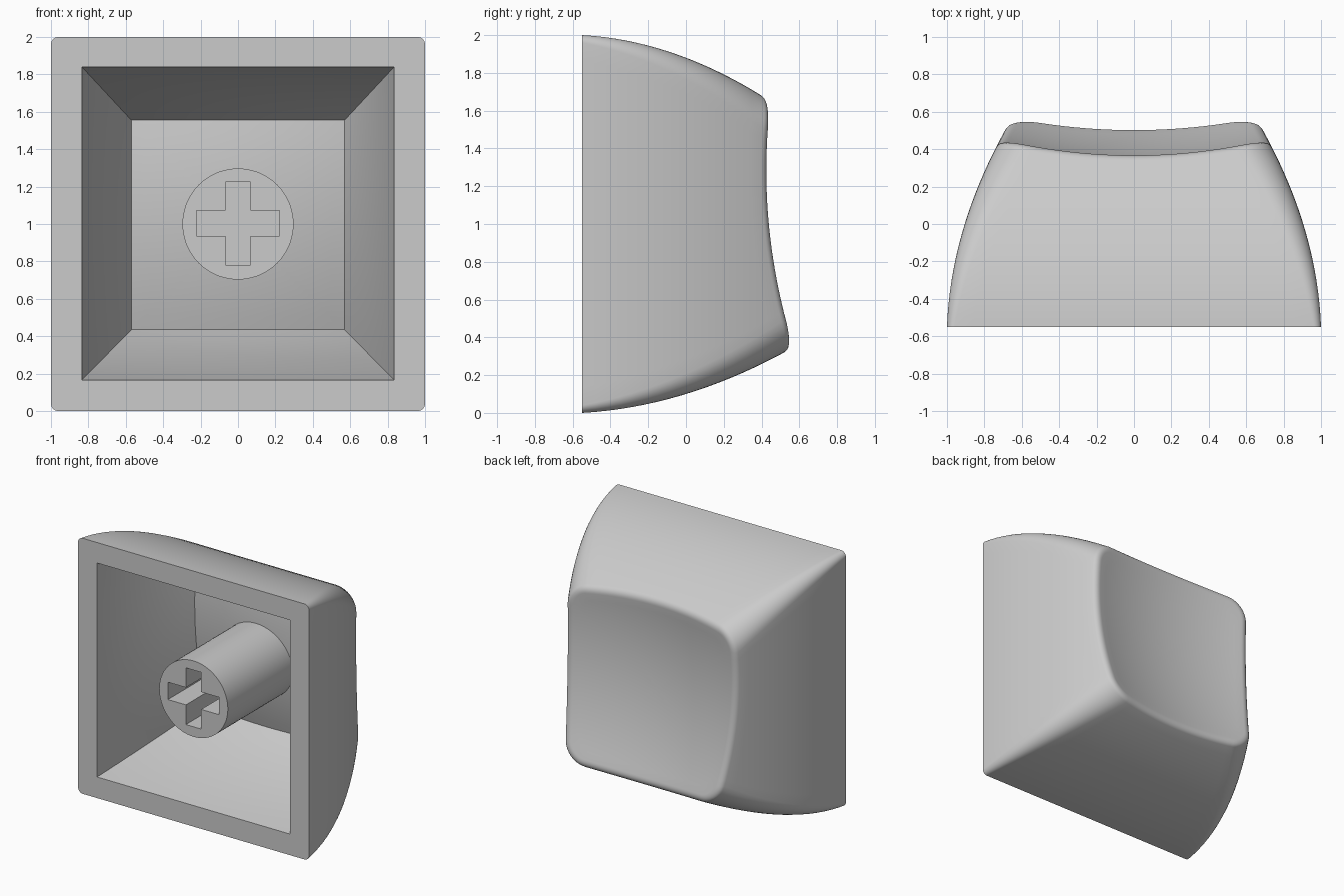
import bpy, bmesh
from math import sin, cos, pi, radians

if "Cube" in bpy.data.objects:
    bpy.data.objects.remove(bpy.data.objects["Cube"], do_unlink=True)

OPEN_Y = -0.55      # plane of the open rim
ROLL = 0.07         # radius of the rounded lip around the dish

grey = bpy.data.materials.new("matte grey")
grey.use_nodes = True
grey.diffuse_color = (0.6, 0.6, 0.6, 1)
grey.node_tree.nodes["Principled BSDF"].inputs["Base Color"].default_value = (0.6, 0.6, 0.6, 1)


def make_object(name, bm):
    bmesh.ops.recalc_face_normals(bm, faces=bm.faces)
    mesh = bpy.data.meshes.new(name)
    bm.to_mesh(mesh)
    bm.free()
    mesh.materials.append(grey)
    obj = bpy.data.objects.new(name, mesh)
    bpy.context.collection.objects.link(obj)
    return obj


def activate(obj):
    bpy.ops.object.select_all(action="DESELECT")
    obj.select_set(True)
    bpy.context.view_layer.objects.active = obj


def dish(x, z):
    """Height of the scooped touch surface."""
    t = z - 1
    return 0.355 - 0.105 * t + 0.186 * t * t + 0.18 * x * x


def outline(corner_steps=8, side_steps=20):
    """Rounded rectangle pattern: corner anchor and arc direction per point."""
    quarter = [(1, 1, cos(i * pi / 2 / corner_steps), sin(i * pi / 2 / corner_steps))
               for i in range(corner_steps + 1)]
    quarter += [(1 - 2 * i / side_steps, 1, 0, 1) for i in range(1, side_steps)]
    points = []
    for _ in range(4):
        points += quarter
        quarter = [(-b, a, -d, c) for a, b, c, d in quarter]
    return points


PATTERN = outline()


def place(p, half_x, top, bottom, r):
    a, b, c, d = p
    return (a * (half_x - r) + c * r,
            (top + bottom) / 2 + b * ((top - bottom) / 2 - r) + d * r)


def outer_point(p, y, f, inset=0.0):
    """Point on the bulging outer wall at depth y."""
    u = y - OPEN_Y
    return place(p, 1 - 0.038 * u - 0.245 * u * u - inset,
                 2 - 0.055 * u - 0.297 * u * u - inset,
                 0.058 * u + 0.2255 * u * u + inset,
                 0.04 + 0.13 * f - inset)


# Outer walls, rising from the flat rim to the curved lip
start = radians(25)
lip_depth = ROLL * (1 - sin(start))
lip = []
for p in PATTERN:
    y = 0.4
    for _ in range(12):
        y = dish(*outer_point(p, y, 1)) - lip_depth
    lip.append(y)

rings = []
for i in range(17):
    f = i / 16
    ring = []
    for p, end in zip(PATTERN, lip):
        y = OPEN_Y + f * (end - OPEN_Y)
        x, z = outer_point(p, y, f)
        ring.append((x, y, z))
    rings.append(ring)

# Rounded lip
for i in range(1, 8):
    angle = start + (pi / 2 - start) * i / 7
    ring = []
    for p, end in zip(PATTERN, lip):
        x, z = outer_point(p, end, 1, ROLL * (cos(start) - cos(angle)))
        ring.append((x, dish(x, z) - ROLL * (1 - sin(angle)), z))
    rings.append(ring)


def shrink(ring, steps, drop):
    """Concentric rings following the dish toward its middle."""
    result = []
    for i in range(1, steps):
        s = 1 - i / steps
        flat = [(x * s, 1 + (z - 1) * s) for x, _, z in ring]
        result.append([(x, dish(x, z) - drop, z) for x, z in flat])
    return result


rings += shrink(rings[-1], 12, 0)

# Tapered cavity with sharp corners and a ceiling parallel to the dish
THICK = 0.12
cavity = []
for i in range(11):
    f = i / 10
    k = 0.65 * f + 0.35 * f * f
    ring = []
    for p in PATTERN:
        x, z = place(p, 0.835 - 0.265 * k, 1.84 - 0.285 * k, 0.165 + 0.27 * k, 0)
        ring.append((x, OPEN_Y + f * (dish(x, z) - THICK - OPEN_Y), z))
    cavity.append(ring)
cavity += shrink(cavity[-1], 8, THICK)

bm = bmesh.new()
loops = [[bm.verts.new(co) for co in ring] for ring in cavity[::-1] + rings]
count = len(PATTERN)
for a, b in zip(loops, loops[1:]):
    for i in range(count):
        j = (i + 1) % count
        bm.faces.new((a[i], a[j], b[j], b[i]))
for loop, drop in ((loops[0], THICK), (loops[-1], 0)):
    centre = bm.verts.new((0, dish(0, 1) - drop, 1))
    for i in range(count):
        bm.faces.new((loop[i], loop[(i + 1) % count], centre))
bmesh.ops.remove_doubles(bm, verts=bm.verts, dist=0.0002)
cap = make_object("cap_shell", bm)
activate(cap)
bpy.ops.object.shade_smooth_by_angle(angle=radians(35))


def prism(name, points, y0, y1):
    """Extrude an x/z profile along y."""
    bm = bmesh.new()
    face = bm.faces.new([bm.verts.new((x, y0, z)) for x, z in points])
    out = bmesh.ops.extrude_face_region(bm, geom=[face])
    for v in out["geom"]:
        if isinstance(v, bmesh.types.BMVert):
            v.co.y = y1
    return make_object(name, bm)


# Mounting stem with a cross-shaped socket
stem = prism("mounting_stem",
             [(0.297 * cos(i * pi / 36), 1 + 0.297 * sin(i * pi / 36)) for i in range(72)],
             OPEN_Y, 0.29)
arm, w, h = 0.222, 0.066, 0.068
quadrant = [(arm, h), (w, h), (w, arm)]
cross = []
for sx, sz, step in ((1, 1, 1), (-1, 1, -1), (-1, -1, 1), (1, -1, -1)):
    cross += [(sx * x, 1.003 + sz * z) for x, z in quadrant[::step]]
cutter = prism("socket_cutter", cross, OPEN_Y - 0.1, OPEN_Y + 0.42)
cutter.hide_render = True
activate(stem)
cut = stem.modifiers.new("socket", "BOOLEAN")
cut.operation = "DIFFERENCE"
cut.solver = "EXACT"
cut.object = cutter
bpy.ops.object.modifier_apply(modifier=cut.name)
bpy.data.objects.remove(cutter, do_unlink=True)
bpy.ops.object.shade_smooth_by_angle(angle=radians(30))
